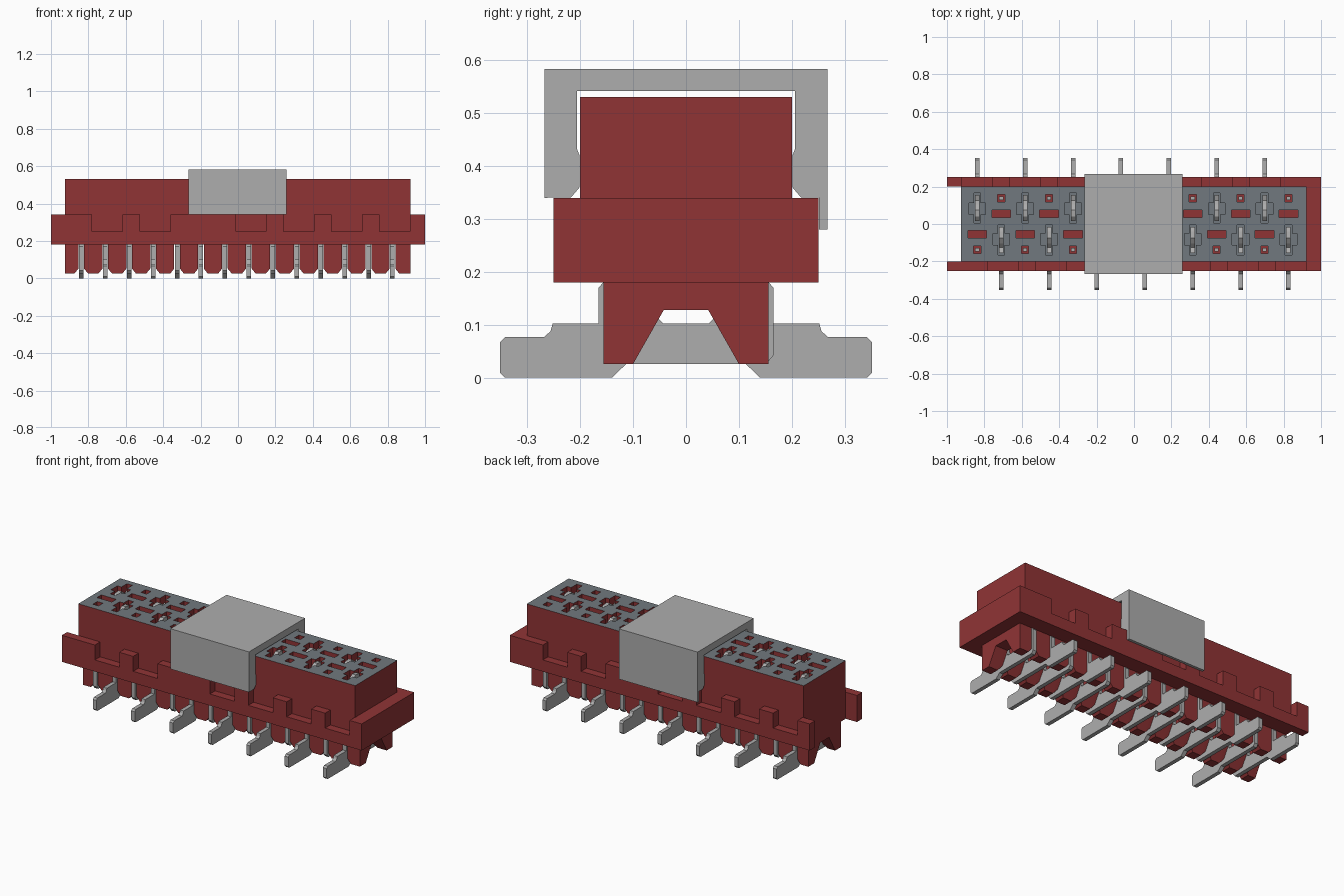
import bpy, bmesh

old = bpy.data.objects.get("Cube")
if old:
    bpy.data.objects.remove(old)


def material(name, rgb):
    m = bpy.data.materials.new(name)
    m.use_nodes = True
    m.diffuse_color = (*rgb, 1)
    m.node_tree.nodes["Principled BSDF"].inputs["Base Color"].default_value = (*rgb, 1)
    return m


RED = material("dark red plastic", (0.28, 0.034, 0.036))
SLATE = material("slate top", (0.165, 0.19, 0.21))
METAL = material("light grey metal", (0.42, 0.42, 0.42))

PLACE = {"x": lambda p, q, d: (d, p, q),
         "y": lambda p, q, d: (p, d, q),
         "z": lambda p, q, d: (p, q, d)}


def loft(bm, sections, axis):
    """Join equal-length outlines, given as (depth, points), into a closed solid."""
    rings = [[bm.verts.new(PLACE[axis](p, q, d)) for p, q in pts] for d, pts in sections]
    faces = [bm.faces.new(rings[0]), bm.faces.new(rings[-1])]
    n = len(rings[0])
    for a, b in zip(rings, rings[1:]):
        for i in range(n):
            j = (i + 1) % n
            faces.append(bm.faces.new((a[i], a[j], b[j], b[i])))
    bmesh.ops.recalc_face_normals(bm, faces=faces)


def finish(name, bm, *mats):
    me = bpy.data.meshes.new(name)
    bm.to_mesh(me)
    bm.free()
    for m in mats:
        me.materials.append(m)
    ob = bpy.data.objects.new(name, me)
    bpy.context.collection.objects.link(ob)
    return ob


def prism(name, pts, axis, a, b, *mats):
    bm = bmesh.new()
    loft(bm, [(a, pts), (b, pts)], axis)
    return finish(name, bm, *mats)


def rect(x0, x1, y0, y1):
    return [(x0, y0), (x1, y0), (x1, y1), (x0, y1)]


PITCH = 0.128
FIRST = -0.838
TOP = 0.531
# Alternate contacts belong to the back (+1) and front (-1) rows
STATIONS = [(FIRST + i * PITCH, 1 if i % 2 == 0 else -1) for i in range(14)]

# Housing block with a slate top face
housing = prism("housing", rect(-0.925, 0.922, -0.2, 0.2), "z", 0.18, TOP, RED, SLATE)
for f in housing.data.polygons:
    f.material_index = 1 if f.normal.z > 0.9 else 0

# Pockets cut into the top: a cross, a wide slot and a small square per contact
bm = bmesh.new()
for x, s in STATIONS:
    w, h = 0.045, 0.018
    cross = [(-h, 0.005), (h, 0.005), (h, 0.05), (w, 0.05), (w, 0.112), (h, 0.112),
             (h, 0.165), (-h, 0.165), (-h, 0.112), (-w, 0.112), (-w, 0.05), (-h, 0.05)]
    pockets = [(0.09, [(x + p, s * q) for p, q in cross]),
               (0.03, rect(x - 0.05, x + 0.05, -s * 0.055 - 0.021, -s * 0.055 + 0.021)),
               (0.05, rect(x - 0.019, x + 0.019, -s * 0.138 - 0.021, -s * 0.138 + 0.021))]
    for depth, pts in pockets:
        loft(bm, [(TOP - depth, pts), (TOP + 0.05, pts)], "z")
bm.normal_update()
for f in bm.faces:
    if f.normal.z < -0.9 and len(f.verts) == 12:
        f.material_index = 1
cutter = finish("pocket_cutter", bm, RED, SLATE)
cutter.hide_render = True
cut = housing.modifiers.new("pockets", "BOOLEAN")
cut.operation = "DIFFERENCE"
cut.solver = "EXACT"
cut.object = cutter
bpy.context.view_layer.update()
carved = bpy.data.meshes.new_from_object(
    housing.evaluated_get(bpy.context.evaluated_depsgraph_get()))
housing.modifiers.clear()
housing.data = carved
bpy.data.objects.remove(cutter)

# Castellated skirt walls; the back is the front turned half round
outline = [(-1, 0.18), (-1, 0.34)]
for k in range(7):
    if k == 2:
        continue
    x = -0.78 + k * 0.256
    outline += [(x, 0.34), (x, 0.25), (x + 0.163, 0.25), (x + 0.163, 0.34)]
outline += [(1, 0.34), (1, 0.18)]
prism("front_skirt", outline, "y", -0.25, -0.2, RED)
prism("back_skirt", [(-x, z) for x, z in outline], "y", 0.2, 0.25, RED)
prism("end_wall", rect(-0.2, 0.2, 0.18, 0.34), "x", 0.922, 1.0, RED)


# Bridge-shaped feet between the pins, bevelled along their lower edges
def foot_section(zb, yb):
    half = [(0.156, 0.18), (0.156, zb), (yb, zb), (0.042, 0.128)]
    return half + [(-y, z) for y, z in reversed(half)]


full, short = foot_section(0.026, 0.1), foot_section(0.052, 0.086)
bm = bmesh.new()
for i in range(15):
    lo = FIRST + (i - 1) * PITCH
    hi = lo + PITCH
    start = [(-0.925, full)] if i == 0 else [(lo + 0.015, short), (lo + 0.036, full)]
    end = [(0.922, full)] if i == 14 else [(hi - 0.036, full), (hi - 0.015, short)]
    loft(bm, start + end, "x")
finish("housing_feet", bm, RED)

# Stamped solder pins, alternating front and back
pin_outline = [(0.352, 0.01), (0.342, 0), (0.14, 0), (0.113, 0.026), (-0.152, 0.026),
               (-0.165, 0.042), (-0.165, 0.17), (-0.155, 0.182), (-0.06, 0.182),
               (-0.055, 0.115), (-0.043, 0.102), (0.043, 0.102), (0.055, 0.115),
               (0.06, 0.182), (0.155, 0.182), (0.165, 0.17), (0.165, 0.102),
               (0.252, 0.102), (0.256, 0.088), (0.268, 0.077), (0.342, 0.077), (0.352, 0.067)]
# Spring contact in each cross pocket, with a hump near its middle
spring_outline = [(0.015, 0.445), (0.015, 0.5), (0.04, 0.522), (0.075, 0.526),
                  (0.105, 0.505), (0.125, 0.485), (0.155, 0.495), (0.155, 0.445)]
for x, s in STATIONS:
    row = "back" if s > 0 else "front"
    prism(row + "_solder_pin", [(s * y, z) for y, z in pin_outline],
          "x", x - 0.012, x + 0.012, METAL)
    prism(row + "_spring_contact", [(s * y, z) for y, z in spring_outline],
          "x", x - 0.012, x + 0.012, METAL)
    prism(row + "_contact_tip", rect(x - 0.011, x + 0.011, -s * 0.138 - 0.01, -s * 0.138 + 0.01),
          "z", 0.47, 0.505, METAL)

# Pick-up cap over the middle, with a longer lip at the back
cap = [(-0.267, 0.34), (-0.267, 0.583), (0.267, 0.583), (0.267, 0.28), (0.251, 0.28),
       (0.251, 0.341), (0.217, 0.341), (0.201, 0.36), (0.201, 0.42), (0.206, 0.432),
       (0.206, 0.542), (-0.206, 0.542), (-0.206, 0.432), (-0.201, 0.42),
       (-0.201, 0.36), (-0.217, 0.341)]
prism("pickup_cap", cap, "x", -0.264, 0.26, METAL)
